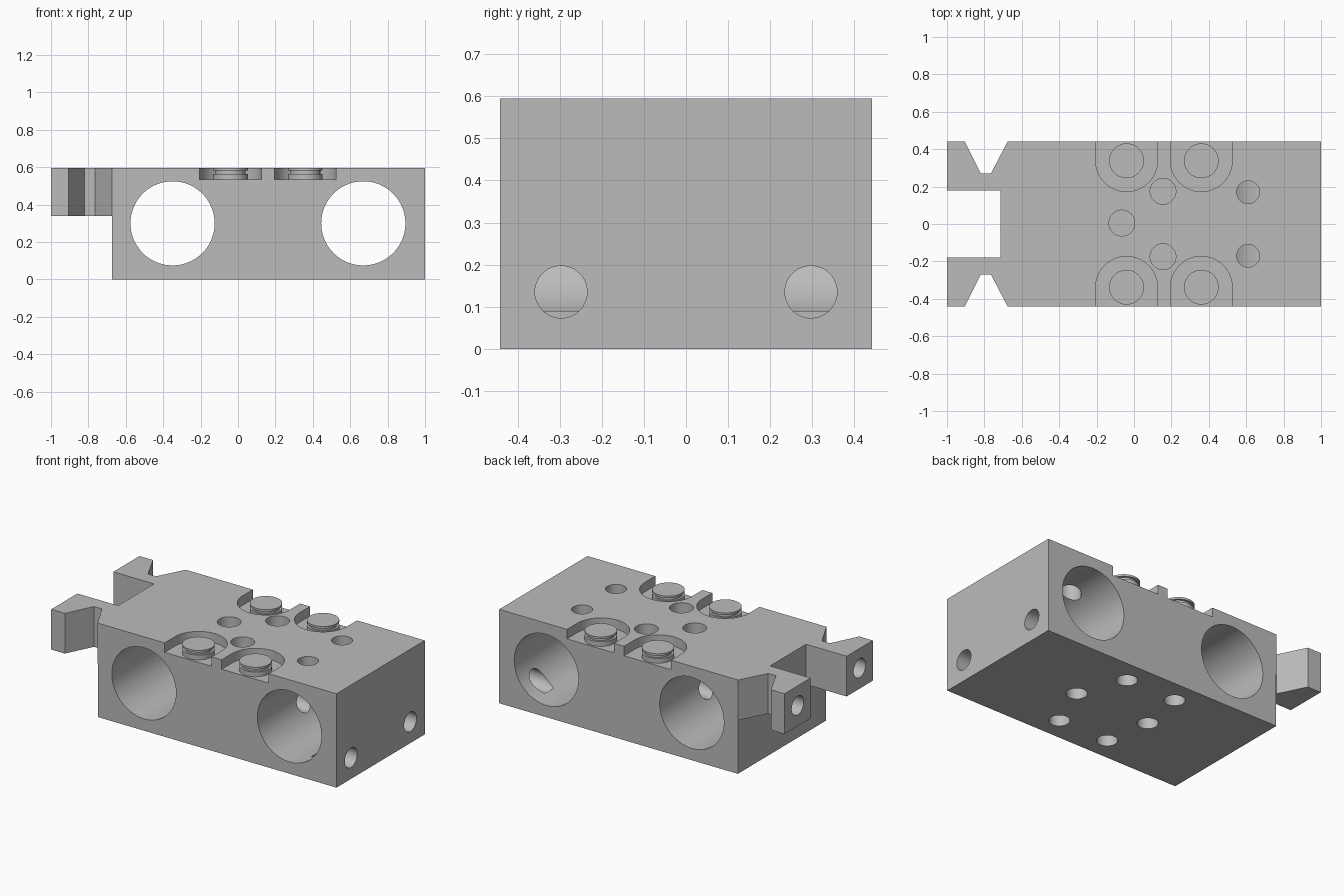
import bpy, bmesh, math
from mathutils import Matrix, Vector

cube = bpy.data.objects.get("Cube")
if cube:
    bpy.data.objects.remove(cube, do_unlink=True)

grey = bpy.data.materials.new("machined_grey")
grey.use_nodes = True
colour = (0.5, 0.5, 0.5, 1)
grey.diffuse_color = colour
grey.node_tree.nodes["Principled BSDF"].inputs["Base Color"].default_value = colour

HEIGHT = 0.595
HALF = 0.442


def finish(name, bm):
    bmesh.ops.recalc_face_normals(bm, faces=bm.faces)
    mesh = bpy.data.meshes.new(name)
    bm.to_mesh(mesh)
    bm.free()
    mesh.materials.append(grey)
    obj = bpy.data.objects.new(name, mesh)
    bpy.context.collection.objects.link(obj)
    return obj


def prism(name, outline, low, high):
    bm = bmesh.new()
    face = bm.faces.new([bm.verts.new((x, y, low)) for x, y in outline])
    up = bmesh.ops.extrude_face_region(bm, geom=[face])["geom"]
    bmesh.ops.translate(bm, vec=(0, 0, high - low),
                        verts=[v for v in up if isinstance(v, bmesh.types.BMVert)])
    return finish(name, bm)


def rod(start, end, radius, sides=48):
    start, end = Vector(start), Vector(end)
    axis = end - start
    turn = axis.to_track_quat("Z", "Y").to_matrix().to_4x4()
    bm = bmesh.new()
    bmesh.ops.create_cone(bm, cap_ends=True, segments=sides, radius1=radius, radius2=radius,
                          depth=axis.length, matrix=Matrix.Translation((start + end) / 2) @ turn)
    return finish("cutter", bm)


def smooth(obj):
    bpy.ops.object.select_all(action="DESELECT")
    obj.select_set(True)
    bpy.context.view_layer.objects.active = obj
    bpy.ops.object.shade_smooth_by_angle(angle=math.radians(30))


def cut(target, cutter):
    cutter.hide_render = True
    mod = target.modifiers.new("cut", "BOOLEAN")
    mod.operation = "DIFFERENCE"
    mod.solver = "EXACT"
    mod.object = cutter
    bpy.context.view_layer.objects.active = target
    bpy.ops.object.modifier_apply(modifier=mod.name)
    bpy.data.objects.remove(cutter, do_unlink=True)


# Block outline with two notched arms at one end
half_outline = [(1, HALF), (-0.675, HALF), (-0.765, 0.27), (-0.82, 0.27),
                (-0.905, HALF), (-1, HALF), (-1, 0.18), (-0.715, 0.18)]
outline = half_outline + [(x, -y) for x, y in reversed(half_outline)]
block = prism("valve_block", outline, 0, HEIGHT)

# Space beneath the arms
cut(block, prism("cutter", [(-1.1, -1), (-0.673, -1), (-0.673, 1), (-1.1, 1)], -0.1, 0.34))

# Two large cross bores and the channel joining them
for x in (-0.35, 0.67):
    cut(block, rod((x, -0.6, 0.3), (x, 0.6, 0.3), 0.225, 96))
cut(block, rod((-0.35, 0, 0.23), (0.67, 0, 0.23), 0.06))

# Ports on the end face, arm tips and top, mirrored front to back
for side in (-1, 1):
    cut(block, rod((1.1, side * 0.297, 0.135), (0.75, side * 0.297, 0.135), 0.062))
    cut(block, rod((-1.1, side * 0.31, 0.47), (-0.9, side * 0.31, 0.47), 0.06))
    cut(block, rod((0.61, side * 0.17, 0.7), (0.61, side * 0.17, 0.35), 0.061))
    cut(block, rod((0.155, side * 0.175, 0.7), (0.155, side * 0.175, 0.4), 0.069))
    for x in (-0.05, 0.3):
        cut(block, rod((x, side * 0.295, -0.1), (x, side * 0.295, 0.13), 0.06))
cut(block, rod((-0.065, 0.005, 0.7), (-0.065, 0.005, 0.4), 0.069))
for x in (-0.1, 0.42):
    cut(block, rod((x, 0, -0.1), (x, 0, 0.13), 0.06))

# Open-sided pockets, each holding a grooved plug
FLOOR = 0.535
plug_profile = [(0.093, FLOOR - 0.01), (0.093, 0.565), (0.08, 0.565),
                (0.08, 0.582), (0.093, 0.582), (0.093, HEIGHT)]
for side, row in ((-1, "front"), (1, "back")):
    for x, place in ((-0.04, "right"), (0.36, "left")):
        y = side * 0.338
        arc = [(x + 0.165 * math.cos(math.pi * i / 32),
                y - side * 0.165 * math.sin(math.pi * i / 32)) for i in range(33)]
        pocket = arc + [(x - 0.165, side * 0.6), (x + 0.165, side * 0.6)]
        cut(block, prism("cutter", pocket, FLOOR, 0.7))

        bm = bmesh.new()
        points = [(0, FLOOR - 0.01)] + plug_profile + [(0, HEIGHT)]
        verts = [bm.verts.new((r, 0, z)) for r, z in points]
        edges = [bm.edges.new(pair) for pair in zip(verts, verts[1:])]
        bmesh.ops.spin(bm, geom=verts + edges, cent=(0, 0, 0), axis=(0, 0, 1),
                       angle=math.tau, steps=48)
        bmesh.ops.remove_doubles(bm, verts=bm.verts, dist=0.0005)
        bmesh.ops.translate(bm, verts=bm.verts, vec=(x, y, 0))
        smooth(finish(f"{row}_{place}_plug", bm))

smooth(block)
